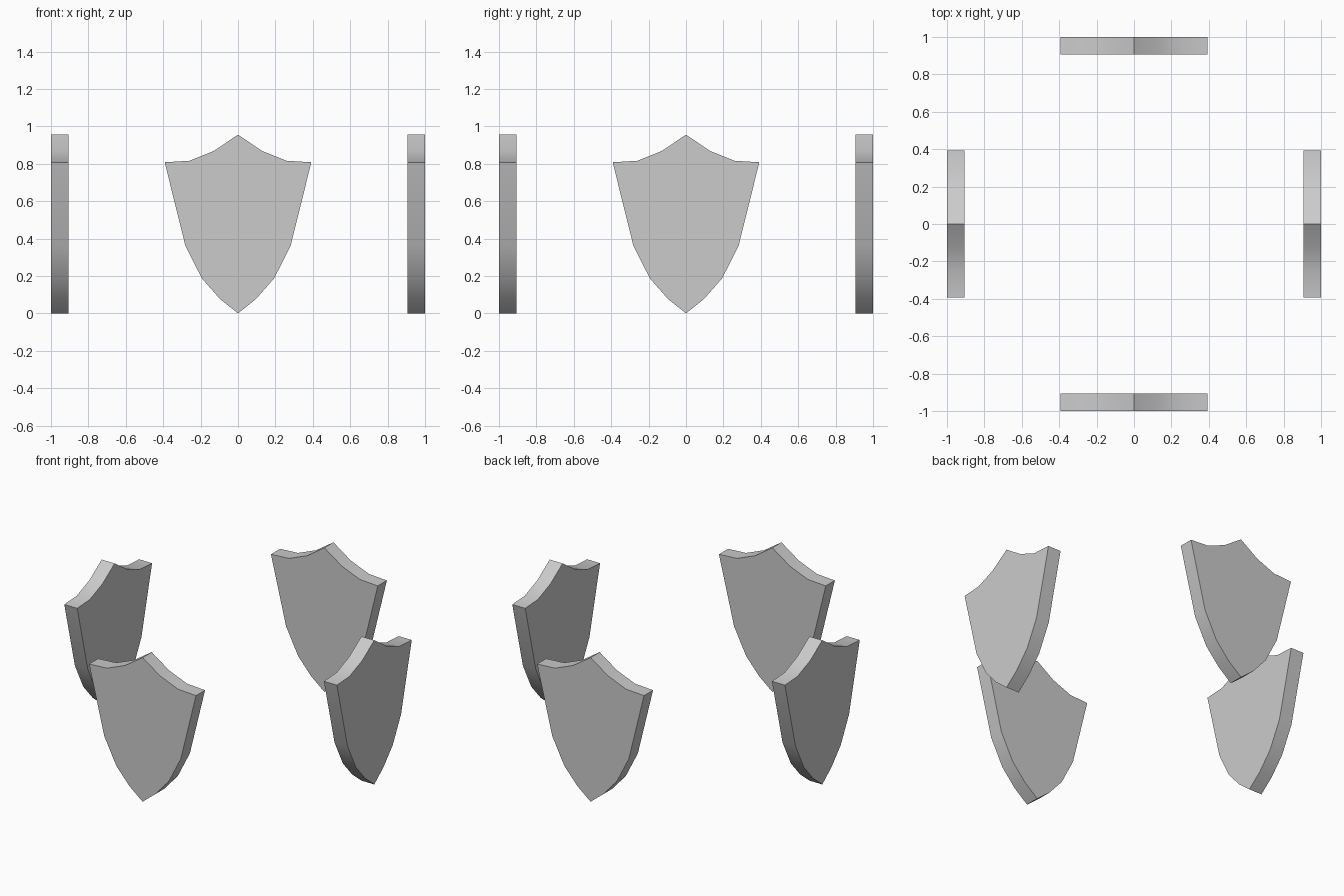
import bpy
import bmesh
import math

cube = bpy.data.objects.get("Cube")
if cube:
    bpy.data.objects.remove(cube, do_unlink=True)

# Plain grey for every shield
grey = bpy.data.materials.new("light grey")
grey.use_nodes = True
colour = (0.6, 0.6, 0.6, 1)
grey.diffuse_color = colour
grey.node_tree.nodes["Principled BSDF"].inputs["Base Color"].default_value = colour

# Half outline of the shield, from the top peak to the bottom tip
OUTER, INNER = 1.0, 0.905
half = [(0, 0.956), (0.128, 0.869), (0.26, 0.816), (0.392, 0.808),
        (0.281, 0.36), (0.193, 0.187), (0.096, 0.077), (0, 0)]
outline = half + [(-x, z) for x, z in half[-2:0:-1]]

# Shield slab: outline face extruded to its thickness
mesh = bpy.data.meshes.new("shield")
bm = bmesh.new()
face = bm.faces.new([bm.verts.new((x, -OUTER, z)) for x, z in outline])
extruded = bmesh.ops.extrude_face_region(bm, geom=[face], use_keep_orig=True)
moved = [v for v in extruded["geom"] if isinstance(v, bmesh.types.BMVert)]
bmesh.ops.translate(bm, verts=moved, vec=(0, OUTER - INNER, 0))
bmesh.ops.recalc_face_normals(bm, faces=bm.faces)
bm.to_mesh(mesh)
bm.free()
mesh.materials.append(grey)

# Four shields, one on each side of a square
for i, side in enumerate(("front", "left", "back", "right")):
    shield = bpy.data.objects.new(side + "_shield", mesh)
    shield.rotation_euler.z = i * math.pi / 2
    bpy.context.collection.objects.link(shield)

# Smooth the curved rim and keep the corners sharp
bpy.ops.object.select_all(action='DESELECT')
shield.select_set(True)
bpy.context.view_layer.objects.active = shield
bpy.ops.object.shade_smooth_by_angle(angle=math.radians(30))
